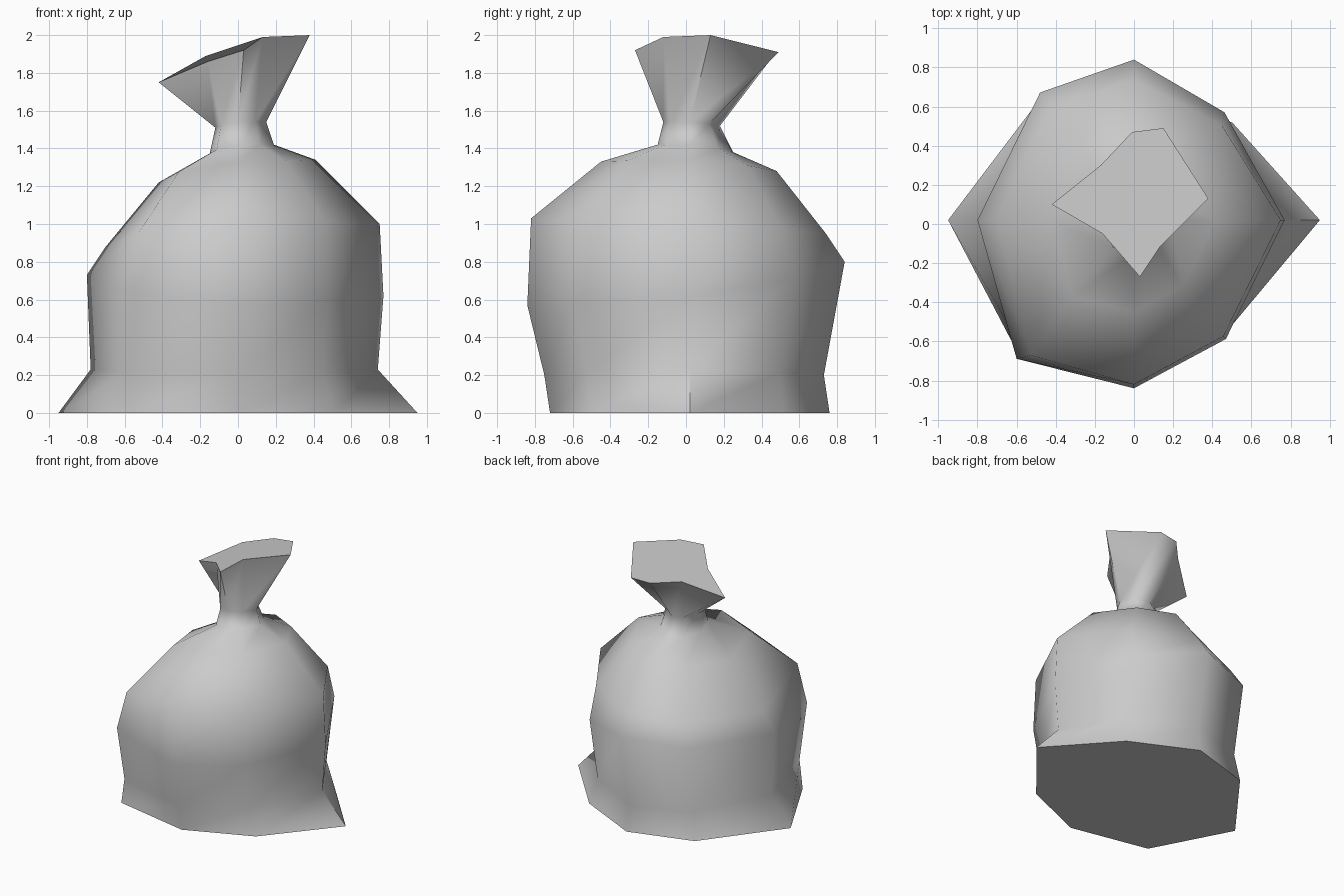
import bpy
import bmesh
from mathutils import Vector

old = bpy.data.objects.get("Cube")
if old:
    bpy.data.objects.remove(old, do_unlink=True)

# Material
cloth = bpy.data.materials.new("light grey cloth")
cloth.use_nodes = True
colour = (0.6, 0.6, 0.6, 1)
cloth.diffuse_color = colour
cloth.node_tree.nodes["Principled BSDF"].inputs["Base Color"].default_value = colour

# Side profiles of the sack, (distance from the axis, height), floor to neck
right = [(.84, 0), (.78, .23), (.80, .73), (.70, .88), (.42, 1.22), (.15, 1.37), (.12, 1.51)]
front = [(.72, 0), (.75, .2), (.84, .57), (.82, 1.03), (.45, 1.33), (.15, 1.42), (.12, 1.54)]
left = [(.84, 0), (.74, .23), (.77, .62), (.75, 1), (.41, 1.34), (.19, 1.42), (.15, 1.54)]
back = [(.76, 0), (.73, .2), (.84, .8), (.74, .95), (.48, 1.28), (.25, 1.38), (.18, 1.52)]

# Each corner between two sides, as shares of the neighbouring distances
corners = {"front_right": (.75, .82), "front_left": (.61, .7),
           "back_left": (.6, .68), "back_right": (.6, .8)}

# Uneven open mouth, in the same order as the rings
mouth = [(-.42, .1, 1.75), (-.16, -.05, 1.86), (.03, -.27, 1.92), (.13, -.12, 1.99),
         (.38, .13, 2), (.15, .49, 1.91), (-.01, .47, 1.9), (-.17, .3, 1.89)]


def corner(side_x, side_y, name):
    """Point between a left or right point and a front or back point."""
    share_x, share_y = corners[name]
    return Vector((side_x.x * share_x, side_y.y * share_y, (side_x.z + side_y.z) / 2))


def ring(level):
    """Eight points around the sack at one level."""
    r, f, l, b = (side[level] for side in (right, front, left, back))
    r, l = Vector((-r[0], .02, r[1])), Vector((l[0], .02, l[1]))
    f, b = Vector((0, -f[0], f[1])), Vector((0, b[0], b[1]))
    points = [r, corner(r, f, "front_right"), f, corner(l, f, "front_left"),
              l, corner(l, b, "back_left"), b, corner(r, b, "back_right")]
    if level == 0:
        # The two seam corners flare out on the floor
        r.x, l.x = -.95, .95
    return points


# Skin the rings, then close the floor and the mouth
bm = bmesh.new()
loops = [[bm.verts.new(p) for p in ring(level)] for level in range(len(right))]
loops.append([bm.verts.new(p) for p in mouth])
for low, high in zip(loops, loops[1:]):
    for i in range(len(low)):
        j = (i + 1) % len(low)
        bm.faces.new((low[i], low[j], high[j], high[i]))
bm.faces.new(loops[0][::-1])
bm.faces.new(loops[-1])
bmesh.ops.recalc_face_normals(bm, faces=bm.faces)

mesh = bpy.data.meshes.new("tied_sack")
bm.to_mesh(mesh)
bm.free()
mesh.materials.append(cloth)
sack = bpy.data.objects.new("tied_sack", mesh)
bpy.context.collection.objects.link(sack)

# Smooth cloth with crisp floor and mouth edges
bpy.ops.object.select_all(action="DESELECT")
sack.select_set(True)
bpy.context.view_layer.objects.active = sack
bpy.ops.object.shade_smooth_by_angle(angle=1.1)
